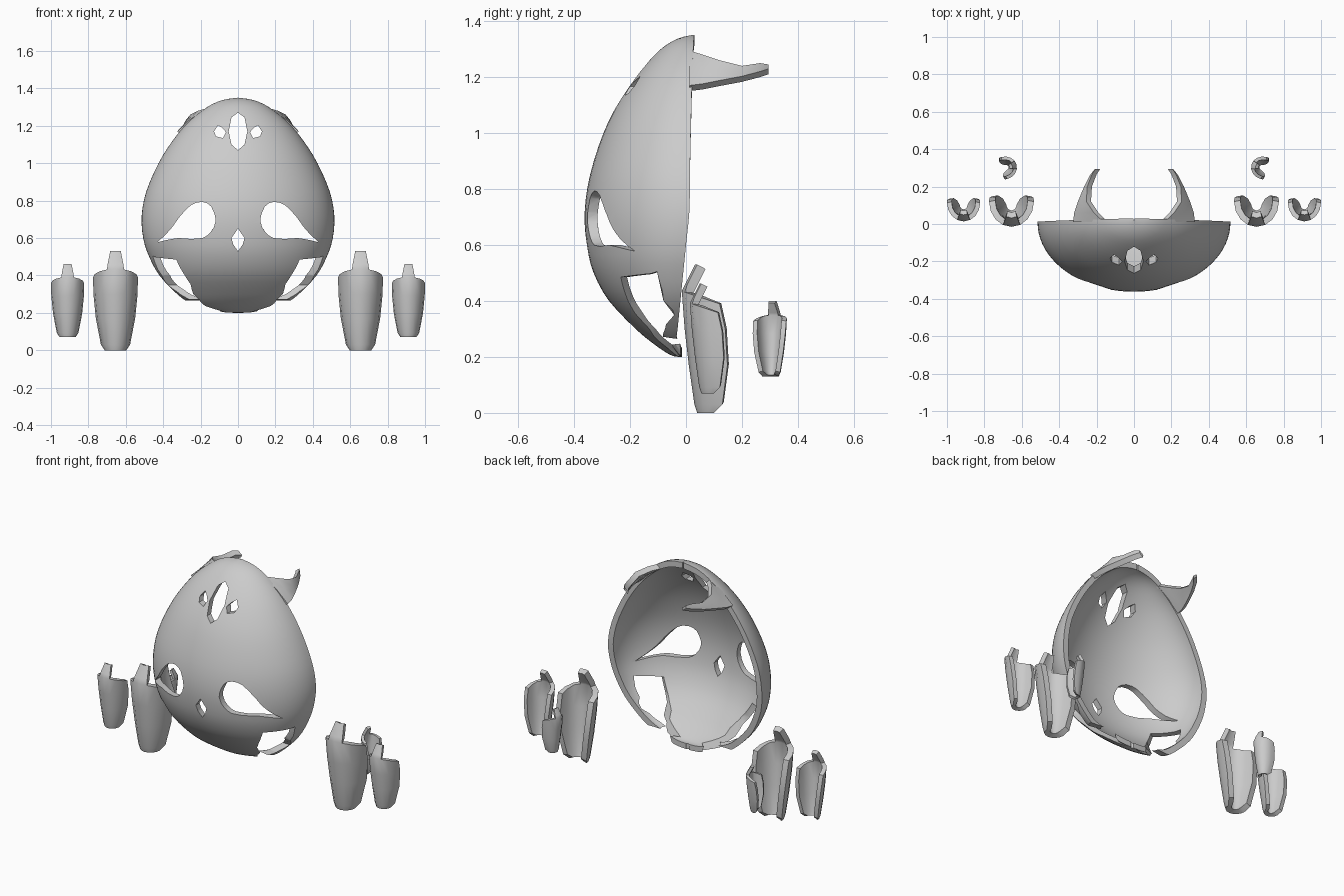
import bpy, bmesh, math
from mathutils import Vector, Matrix

if "Cube" in bpy.data.objects:
    bpy.data.objects.remove(bpy.data.objects["Cube"])

grey = bpy.data.materials.new("plain_grey")
grey.diffuse_color = (0.6, 0.6, 0.6, 1)
grey.use_nodes = True
grey.node_tree.nodes["Principled BSDF"].inputs["Base Color"].default_value = grey.diffuse_color


def make_object(name, bm, recalc=True):
    if recalc:
        bmesh.ops.recalc_face_normals(bm, faces=bm.faces)
    me = bpy.data.meshes.new(name)
    bm.to_mesh(me)
    bm.free()
    ob = bpy.data.objects.new(name, me)
    bpy.context.collection.objects.link(ob)
    me.materials.append(grey)
    return ob


def finish(ob, angle=32):
    bpy.ops.object.select_all(action='DESELECT')
    ob.select_set(True)
    bpy.context.view_layer.objects.active = ob
    for m in list(ob.modifiers):
        bpy.ops.object.modifier_apply(modifier=m.name)
    bpy.ops.object.shade_smooth_by_angle(angle=math.radians(angle))


def mirror(ob):
    ob.modifiers.new("mirror", 'MIRROR').use_mirror_merge = False


def shell(name, outer, inner):
    """Closed plate between two matching grids of points."""
    bm = bmesh.new()
    a = [[bm.verts.new(p) for p in row] for row in outer]
    b = [[bm.verts.new(p) for p in row] for row in inner]
    n, m = len(a), len(a[0])
    for i in range(n - 1):
        for j in range(m - 1):
            for g in (a, b):
                bm.faces.new((g[i][j], g[i + 1][j], g[i + 1][j + 1], g[i][j + 1]))
        for j in (0, m - 1):
            bm.faces.new((a[i][j], a[i + 1][j], b[i + 1][j], b[i][j]))
    for j in range(m - 1):
        for i in (0, n - 1):
            bm.faces.new((a[i][j], a[i][j + 1], b[i][j + 1], b[i][j]))
    return make_object(name, bm)


# Mask sections: height, half width, front y, back y
KEYS = [(.20, .01, -.022, -.015), (.203, .07, -.045, -.017), (.218, .14, -.075, -.022),
        (.25, .25, -.12, -.035), (.30, .325, -.18, -.03), (.40, .42, -.275, -.02),
        (.50, .475, -.33, -.01), (.60, .507, -.355, 0), (.72, .515, -.362, .012),
        (.85, .49, -.343, .014), (1.0, .425, -.295, .017), (1.12, .35, -.235, .02),
        (1.22, .265, -.165, .022), (1.30, .165, -.09, .026), (1.337, .085, -.03, .028),
        (1.35, .004, .02, .03)]


def smooth_rows(keys, sub):
    k = [Vector(v) for v in keys]
    rows = []
    for i in range(len(k) - 1):
        p0, p1, p2, p3 = k[max(i - 1, 0)], k[i], k[i + 1], k[min(i + 2, len(k) - 1)]
        for s in range(sub):
            t = s / sub
            rows.append(0.5 * (2 * p1 + (p2 - p0) * t + (2 * p0 - 5 * p1 + 4 * p2 - p3) * t * t
                               + (3 * p1 - p0 - 3 * p2 + p3) * t ** 3))
    return rows + [k[-1]]


ROWS = smooth_rows(KEYS, 3)


def section(z):
    for p, q in zip(ROWS, ROWS[1:]):
        if p[0] <= z <= q[0]:
            return p.lerp(q, (z - p[0]) / (q[0] - p[0]))
    return ROWS[0] if z < ROWS[0][0] else ROWS[-1]


# Mask shell
outer, inner = [], []
for z, w, f, b in ROWS:
    ring = [(w * math.cos(math.pi * j / 40), (b - f) * math.sin(math.pi * j / 40)) for j in range(41)]
    outer.append([(x, b - d, z) for x, d in ring])
    inner.append([(x * .932, b - d * .905, .75 + (z - .75) * .94) for x, d in ring])
mask = shell("mask", outer, inner)

cutters = []


def cut(outline, radial=False, sides=(1, -1)):
    """Cut an x/z outline straight back, or radially towards the mask axis."""
    for s in sides:
        bm = bmesh.new()
        rings = ([], [])
        for x, z in outline:
            if radial:
                _, w, f, b = section(z)
                y = b - (b - f) * math.sqrt(1 - (x / w) ** 2) if abs(x) < w else b + .06
                pts = [(s * x * k, b + (y - b) * k, z) for k in (.4, 1.35)]
            else:
                pts = [(s * x, y, z) for y in (-.02, -.6)]
            for r, p in zip(rings, pts):
                r.append(bm.verts.new(p))
        n = len(outline)
        for i in range(n):
            j = (i + 1) % n
            bm.faces.new((rings[0][i], rings[0][j], rings[1][j], rings[1][i]))
        caps = [bm.faces.new(r) for r in rings]
        bmesh.ops.triangulate(bm, faces=caps)
        ob = make_object("cutter", bm)
        ob.hide_render = True
        cutters.append(ob)
        mod = mask.modifiers.new("cut", 'BOOLEAN')
        mod.operation, mod.solver, mod.object = 'DIFFERENCE', 'EXACT', ob


# Eye holes
cut([(.43, .578), (.385, .62), (.35, .66), (.315, .71), (.28, .75), (.25, .777), (.22, .79),
     (.19, .793), (.165, .786), (.143, .768), (.13, .74), (.122, .715), (.12, .69), (.13, .655),
     (.15, .627), (.17, .61), (.19, .6), (.25, .595), (.32, .6), (.37, .592)])
# Brow holes and nose hole
cut([(0, 1.27), (.035, 1.245), (.05, 1.17), (.035, 1.10), (0, 1.07),
     (-.035, 1.10), (-.05, 1.17), (-.035, 1.245)], sides=(1,))
cut([(.064, 1.166), (.085, 1.19), (.107, 1.203), (.128, 1.17), (.118, 1.144), (.08, 1.134)])
cut([(0, .65), (.035, .6), (.025, .565), (0, .53), (-.025, .565), (-.035, .6)], sides=(1,))
# Gaps between the chin and the cheek prongs
cut([(.33, .485), (.456, .505), (.408, .4), (.375, .35), (.31, .3), (.262, .272), (.30, .25),
     (.36, .24), (.3, .17), (.05, .17), (.08, .207), (.17, .235), (.24, .3), (.285, .4)], radial=True)
finish(mask)
for c in cutters:
    bpy.data.objects.remove(c)

# Horns sweeping back from the rim: y, then top, middle and bottom edge (x, z)
HORN = [(.012, (.165, 1.295), (.255, 1.235), (.325, 1.17)),
        (.06, (.215, 1.28), (.27, 1.23), (.32, 1.176)),
        (.12, (.255, 1.26), (.283, 1.225), (.30, 1.188)),
        (.20, (.25, 1.24), (.26, 1.222), (.267, 1.203)),
        (.265, (.225, 1.25), (.23, 1.235), (.233, 1.22)),
        (.295, (.205, 1.245), (.207, 1.238), (.208, 1.23))]
horn_out = [[(x, y, z) for x, z in pts] for y, *pts in HORN]
horn_in = [[(x - .025, y, z - .02) for x, y, z in row] for row in horn_out]
horns = shell("horns", horn_out, horn_in)
mirror(horns)
finish(horns)

# Claw sections: height, half width, front y, rim y
CLAW = [(0, .058, .04, .10), (.03, .078, .03, .13), (.17, .105, .01, .148),
        (.30, .118, -.005, .14), (.39, .12, -.015, .12)]


def claws(name, size, place, turn=0):
    bm = bmesh.new()
    grid = []
    for i, (z, w, f, r) in enumerate(CLAW):
        row = []
        for j in range(9):
            a = math.pi * j / 8
            lift = .045 * math.sin(a) if i == len(CLAW) - 1 else 0
            row.append(bm.verts.new((w * math.cos(a), r - (r - f) * math.sin(a), z + lift)))
        grid.append(row)
    for p, q in zip(grid, grid[1:]):
        for j in range(8):
            bm.faces.new((p[j], q[j], q[j + 1], p[j + 1]))
    # Tab at the top
    last = grid[-1][3:6]
    for z, w, y in ((.46, .042, .005), (.53, .028, .04)):
        new = [bm.verts.new((k * w, y - (.008 if k == 0 else 0), z)) for k in (1, 0, -1)]
        for j in range(2):
            bm.faces.new((last[j], new[j], new[j + 1], last[j + 1]))
        last = new
    bm.transform(Matrix.Translation(place) @ Matrix.Rotation(math.radians(turn), 4, 'Z')
                 @ Matrix.Scale(size, 4))
    ob = make_object(name, bm, recalc=False)
    sol = ob.modifiers.new("thickness", 'SOLIDIFY')
    sol.thickness, sol.offset = .034 * size, -1
    mirror(ob)
    finish(ob, 38)


claws("large_claws", 1, (.655, 0, 0))
claws("small_claws", .74, (.911, .025, .07))
claws("thumb_claws", .51, (.635, .315, .13), -105)
